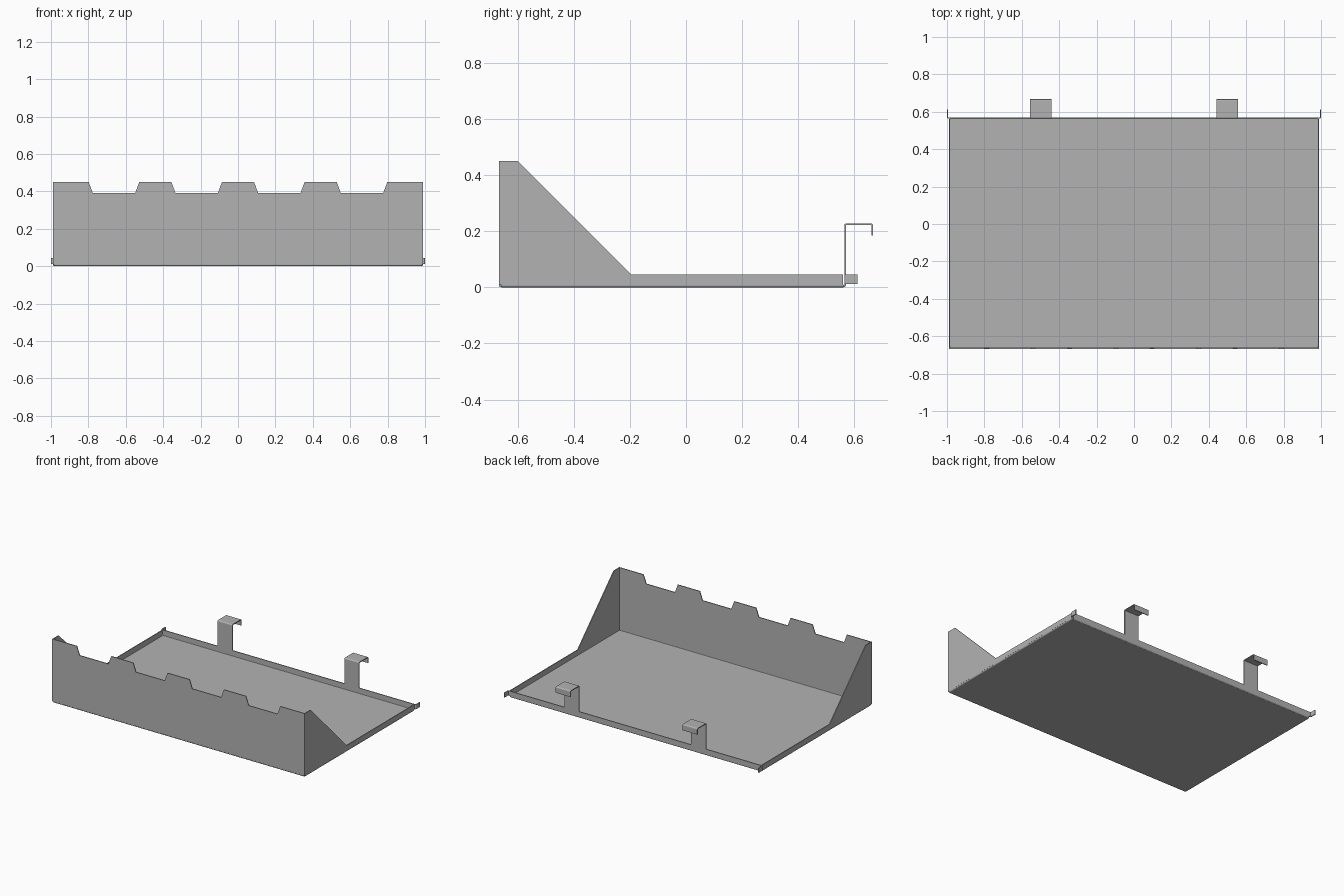
import bpy, bmesh
from mathutils import Vector

if "Cube" in bpy.data.objects:
    bpy.data.objects.remove(bpy.data.objects["Cube"])

T = 0.006            # sheet thickness
H = T / 2
HALF_X = 0.99 - H    # side wall mid-plane
FRONT_Y = -0.667 + H
BACK_Y = 0.567
RIM = 0.045
BEND = 0.009         # height where walls start

steel = bpy.data.materials.new("grey_steel")
steel.use_nodes = True
GREY = (0.45, 0.45, 0.45, 1)
steel.diffuse_color = GREY
steel.node_tree.nodes["Principled BSDF"].inputs["Base Color"].default_value = GREY


def place(axis, p, d):
    """Put a 2D point on the plane across the given axis, at depth d."""
    a, b = p
    return {"x": (d, a, b), "y": (a, d, b), "z": (a, b, d)}[axis]


def finish(name, bm):
    bmesh.ops.recalc_face_normals(bm, faces=bm.faces)
    mesh = bpy.data.meshes.new(name)
    bm.to_mesh(mesh)
    bm.free()
    mesh.materials.append(steel)
    obj = bpy.data.objects.new(name, mesh)
    bpy.context.collection.objects.link(obj)
    sheet = obj.modifiers.new("sheet", "SOLIDIFY")
    sheet.thickness = T
    sheet.offset = 0
    sheet.use_even_offset = True
    return obj


def panel(name, axis, outline, depth):
    """Flat cut sheet."""
    bm = bmesh.new()
    bm.faces.new([bm.verts.new(place(axis, p, depth)) for p in outline])
    return finish(name, bm)


def rounded(path, r, steps=4):
    """Round the inner corners of a path."""
    pts = [Vector(p) for p in path]
    out = [pts[0]]
    for a, b, c in zip(pts, pts[1:], pts[2:]):
        start = b + (a - b).normalized() * r
        end = b + (c - b).normalized() * r
        for i in range(steps + 1):
            t = i / steps
            out.append(start * (1 - t) ** 2 + b * 2 * t * (1 - t) + end * t * t)
    out.append(pts[-1])
    return out


def folded(name, axis, path, lo, hi, r=0.006):
    """Sheet bent along a path and drawn out along an axis."""
    bm = bmesh.new()
    rows = [[bm.verts.new(place(axis, p, d)) for d in (lo, hi)]
            for p in rounded(path, r)]
    for (a, b), (c, d) in zip(rows, rows[1:]):
        bm.faces.new((a, b, d, c))
    bmesh.ops.remove_doubles(bm, verts=bm.verts, dist=0.0001)
    return finish(name, bm)


# Floor with bent-up side edges, plus the front and back bends
folded("floor", "y", [(-HALF_X, BEND), (-HALF_X, H), (HALF_X, H), (HALF_X, BEND)],
       FRONT_Y + 0.006, BACK_Y - 0.006)
folded("front_bend", "x", [(FRONT_Y, BEND), (FRONT_Y, H), (FRONT_Y + 0.006, H)],
       -HALF_X + 0.006, HALF_X - 0.006)
folded("back_bend", "x", [(BACK_Y - 0.006, H), (BACK_Y, H), (BACK_Y, 0.012)],
       -HALF_X + 0.006, HALF_X - 0.006)

# Front wall with four tapered notches
top = [(-0.99, 0.45)]
for i in range(4):
    cx = (i - 1.5) * 0.442
    top += [(cx - 0.135, 0.45), (cx - 0.113, 0.39), (cx + 0.113, 0.39), (cx + 0.135, 0.45)]
panel("front_wall", "y", [(0.99, BEND), (-0.99, BEND)] + top + [(0.99, 0.45)], FRONT_Y)

# Sloping side walls
side = [(FRONT_Y + H, BEND), (FRONT_Y + H, 0.45), (-0.6, 0.45),
        (-0.195, RIM), (0.56, RIM), (0.56, BEND)]
for label, s in (("left", 1), ("right", -1)):
    panel(label + "_side_wall", "x", side, s * HALF_X)

# Back wall wrapping into short end tabs
X = 1 - H
folded("back_wall", "z", [(-X, 0.612), (-X, BACK_Y), (X, BACK_Y), (X, 0.612)], 0.012, RIM)

# Hanging hooks
hook = [(BACK_Y, RIM), (BACK_Y, 0.225), (0.664, 0.225), (0.664, 0.185)]
for label, s in (("left", 1), ("right", -1)):
    folded(label + "_hook", "x", hook, s * 0.4975 - 0.0575, s * 0.4975 + 0.0575)
